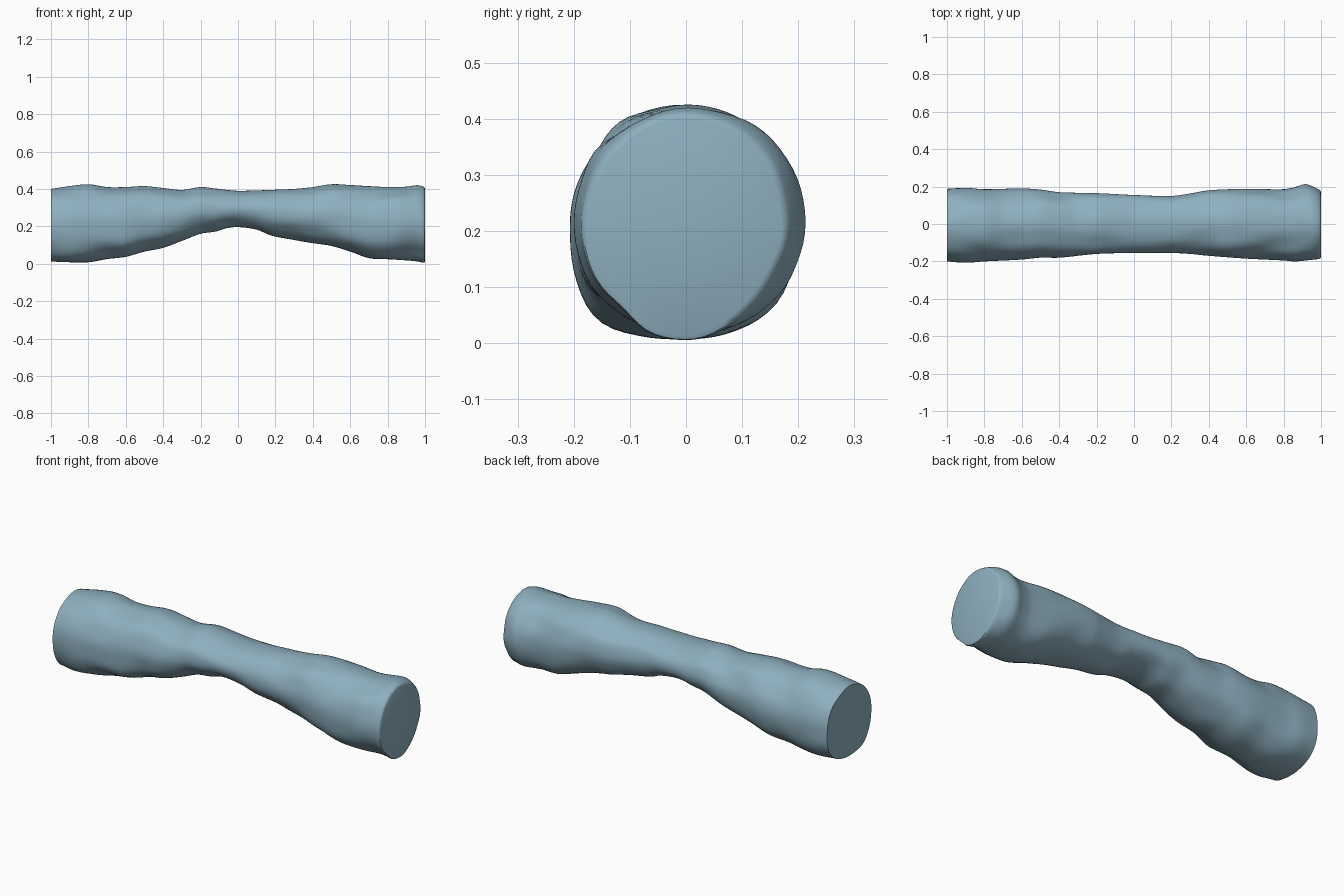
import bpy, bmesh, math
from mathutils import Vector, noise

if "Cube" in bpy.data.objects:
    bpy.data.objects.remove(bpy.data.objects["Cube"])

# Outline: x, top z, bottom z
SIDE = [(-1, .40, .012), (-.9, .415, .008), (-.8, .425, .008), (-.7, .41, .025),
        (-.6, .41, .037), (-.5, .415, .065), (-.4, .405, .085), (-.3, .395, .122),
        (-.2, .41, .16), (-.12, .402, .172), (-.06, .395, .19), (0, .39, .196),
        (.1, .392, .182), (.18, .395, .15), (.3, .40, .127), (.4, .41, .11),
        (.5, .425, .095), (.6, .421, .065), (.7, .415, .03), (.8, .41, .024),
        (.9, .412, .018), (.96, .42, .012), (1, .41, .003)]
# Outline: x, front y, back y, swelling of the lower flanks
PLAN = [(-1, -.20, .188, .018), (-.9, -.207, .193, .02), (-.8, -.20, .186, .016),
        (-.6, -.19, .19, .012), (-.5, -.18, .184, .008), (-.4, -.18, .17, .004),
        (-.2, -.16, .165, 0), (0, -.155, .155, 0), (.2, -.155, .15, 0),
        (.3, -.16, .163, 0), (.4, -.17, .18, .004), (.6, -.185, .188, .01),
        (.8, -.195, .186, .012), (.86, -.2, .197, .008), (.92, -.195, .213, 0),
        (1, -.186, .18, -.01)]


def sample(table, x):
    """Smooth interpolation through the rows of a table."""
    n = len(table)
    i = 0
    while i < n - 2 and x > table[i + 1][0]:
        i += 1
    a, b = table[i], table[i + 1]
    p, q = table[max(i - 1, 0)], table[min(i + 2, n - 1)]
    h = b[0] - a[0]
    t = (x - a[0]) / h
    out = []
    for k in range(1, len(a)):
        ma = (b[k] - p[k]) / (b[0] - p[0]) * h
        mb = (q[k] - a[k]) / (q[0] - a[0]) * h
        out.append((2*t**3 - 3*t**2 + 1) * a[k] + (t**3 - 2*t**2 + t) * ma
                   + (3*t**2 - 2*t**3) * b[k] + (t**3 - t**2) * mb)
    return out


SEG, RINGS = 64, 140
bm = bmesh.new()


def ring(x, inset=0.0):
    top, bot = sample(SIDE, x)
    front, back, swell = sample(PLAN, x)
    cy, cz = (front + back) / 2, (top + bot) / 2
    ry, rz = (back - front) / 2 - inset, (top - bot) / 2 - inset
    verts = []
    for j in range(SEG):
        a = 2 * math.pi * j / SEG
        c, s = math.cos(a), math.sin(a)
        diag = math.sin(2 * a) ** 2
        # lumps on the flanks, fading at the waist
        lump = noise.noise(Vector((x * 5, c * 1.6, s * 1.6))) * .018
        d = diag * (lump * min(1, .3 + abs(x)) + (swell if s < 0 else 0))
        verts.append(bm.verts.new((x, cy + c * (ry + d), cz + s * (rz + d))))
    return verts


# Log body, with a slightly rounded rim at the right end
rings = [ring(-1 + 1.99 * i / RINGS) for i in range(RINGS + 1)]
rings += [ring(.997, .003), ring(1, .01)]
for r0, r1 in zip(rings, rings[1:]):
    for j in range(SEG):
        k = (j + 1) % SEG
        bm.faces.new((r0[j], r0[k], r1[k], r1[j]))
bm.faces.new(rings[0])
bm.faces.new(rings[-1])
bmesh.ops.recalc_face_normals(bm, faces=bm.faces)

mesh = bpy.data.meshes.new("log")
bm.to_mesh(mesh)
bm.free()
log = bpy.data.objects.new("log", mesh)
bpy.context.collection.objects.link(log)

mat = bpy.data.materials.new("dusty blue")
mat.diffuse_color = (.27, .43, .52, 1)
mat.use_nodes = True
mat.node_tree.nodes["Principled BSDF"].inputs["Base Color"].default_value = mat.diffuse_color
mesh.materials.append(mat)

bpy.context.view_layer.objects.active = log
log.select_set(True)
bpy.ops.object.shade_smooth_by_angle(angle=math.radians(40))
